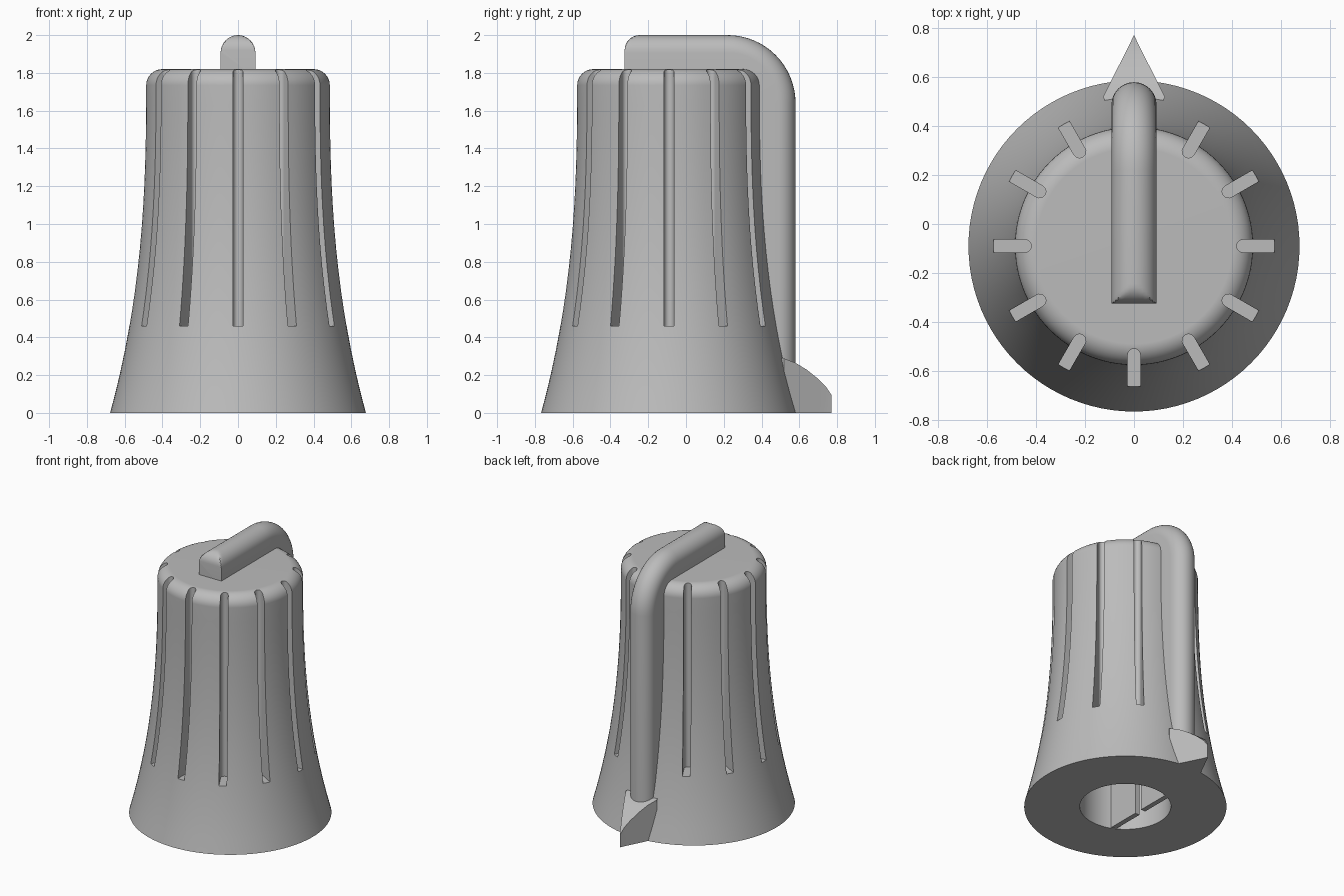
import bpy, bmesh, math
from mathutils import Vector, Matrix

cube = bpy.data.objects.get("Cube")
if cube:
    bpy.data.objects.remove(cube, do_unlink=True)

AXIS_Y = -0.09      # knob axis
TOP = 1.82
BORE, BORE_TOP = 0.305, 1.2

grey = bpy.data.materials.new("matte grey")
grey.use_nodes = True
grey.diffuse_color = (0.5, 0.5, 0.5, 1)
bsdf = next(n for n in grey.node_tree.nodes if n.type == 'BSDF_PRINCIPLED')
bsdf.inputs["Base Color"].default_value = (0.5, 0.5, 0.5, 1)
bsdf.inputs["Roughness"].default_value = 0.6


def finish(name, bm):
    bmesh.ops.recalc_face_normals(bm, faces=bm.faces)
    mesh = bpy.data.meshes.new(name)
    bm.to_mesh(mesh)
    bm.free()
    mesh.materials.append(grey)
    obj = bpy.data.objects.new(name, mesh)
    bpy.context.collection.objects.link(obj)
    return obj


def activate(obj):
    bpy.ops.object.select_all(action='DESELECT')
    obj.select_set(True)
    bpy.context.view_layer.objects.active = obj


def smooth(obj, degrees=30):
    activate(obj)
    bpy.ops.object.shade_smooth_by_angle(angle=math.radians(degrees))


def loft(bm, sections):
    """Skin closed sections of equal length and cap both ends."""
    rings = [[bm.verts.new(p) for p in s] for s in sections]
    n = len(rings[0])
    for a, b in zip(rings, rings[1:]):
        for i in range(n):
            j = (i + 1) % n
            bm.faces.new((a[i], a[j], b[j], b[i]))
    bm.faces.new(rings[0])
    bm.faces.new(rings[-1])


# Flared body with rounded shoulder and a blind bore underneath
profile = [(0, BORE_TOP), (BORE, BORE_TOP), (BORE, 0)]
SHOULDER = 1.735
for i in range(17):
    z = SHOULDER * i / 16
    profile.append((0.487 + 0.19 * (1 - z / SHOULDER) ** 2.5, z))
for i in range(1, 9):
    a = math.pi / 2 * i / 8
    profile.append((0.40 + 0.087 * math.cos(a), SHOULDER + 0.085 * math.sin(a)))
profile.append((0, TOP))

bm = bmesh.new()
verts = [bm.verts.new((r, 0, z)) for r, z in profile]
edges = [bm.edges.new(pair) for pair in zip(verts, verts[1:])]
bmesh.ops.spin(bm, geom=verts + edges, cent=(0, 0, 0), axis=(0, 0, 1),
               angle=math.tau, steps=96, use_duplicate=False)
bmesh.ops.remove_doubles(bm, verts=bm.verts, dist=0.0001)
bmesh.ops.translate(bm, verts=bm.verts, vec=(0, AXIS_Y, 0))
body = finish("knob_body", bm)

# Eleven upright grip slots with round inner walls; none behind the pointer
bm = bmesh.new()
half = 0.026
plan = [(0.8, half)]
for i in range(9):
    a = math.pi / 2 + math.pi * i / 8
    plan.append((0.446 + half * math.cos(a), half * math.sin(a)))
plan.append((0.8, -half))
for k in range(1, 12):
    turn = Matrix.Translation((0, AXIS_Y, 0)) @ Matrix.Rotation(
        math.pi / 2 + k * math.pi / 6, 4, 'Z')
    loft(bm, [[turn @ Vector((x, y, z)) for x, y in plan] for z in (0.46, 1.95)])
cutter = finish("slot_cutter", bm)
cutter.hide_render = True

activate(body)
cut = body.modifiers.new("grip_slots", 'BOOLEAN')
cut.operation = 'DIFFERENCE'
cut.solver = 'EXACT'
cut.object = cutter
bpy.ops.object.modifier_apply(modifier=cut.name)
bpy.data.objects.remove(cutter, do_unlink=True)
smooth(body)
weighted = body.modifiers.new("even_shading", 'WEIGHTED_NORMAL')
weighted.keep_sharp = True

# Pointer bar: arched section swept along the top, round the bend, down the back
W, DEPTH, BEND = 0.092, 0.22, 0.36
arch = [(-W, DEPTH)]
for i in range(17):
    a = math.pi * i / 16
    arch.append((-W * math.cos(a), W - W * math.sin(a)))
arch.append((W, DEPTH))

FRONT, BACK, NOSE = -0.325, 0.58, 0.08
path = []           # y, z, angle of the outward direction, least depth
for i in range(9):
    s = NOSE * (1 - math.cos(math.pi / 2 * i / 8))
    path.append((FRONT + s, 2, 0, NOSE - math.sqrt(NOSE ** 2 - (NOSE - s) ** 2)))
for i in range(17):
    a = math.pi / 2 * i / 16
    path.append((BACK - BEND + BEND * math.sin(a), 2 - BEND + BEND * math.cos(a), a, 0))
path.append((BACK, 0.05, math.pi / 2, 0))

bm = bmesh.new()
loft(bm, [[(x, y - max(d, low) * math.sin(a), z - max(d, low) * math.cos(a))
           for x, d in arch] for y, z, a, low in path])
smooth(finish("pointer_bar", bm))

# Arrow tip at the foot of the bar
ridge = [(0.45, 0.30, 0.09), (0.52, 0.288, 0.127)]
for y, z in [(0.58, 0.265), (0.64, 0.228), (0.70, 0.18), (0.74, 0.14), (0.77, 0.095)]:
    ridge.append((y, z, max(0.002, (0.77 - y) * 0.508)))
bm = bmesh.new()
loft(bm, [[(-w, y, 0), (w, y, 0), (w, y, z), (-w, y, z)] for y, z, w in ridge])
smooth(finish("arrow_tip", bm))

# Split flat wall inside the bore
for side, name in ((-1, "bore_wall_front"), (1, "bore_wall_back")):
    bm = bmesh.new()
    bmesh.ops.create_cube(bm, size=1)
    bmesh.ops.scale(bm, verts=bm.verts, vec=(0.036, 0.26, BORE_TOP))
    bmesh.ops.translate(bm, verts=bm.verts,
                        vec=(-0.13, AXIS_Y + side * 0.16, BORE_TOP / 2 + 0.004))
    finish(name, bm)
